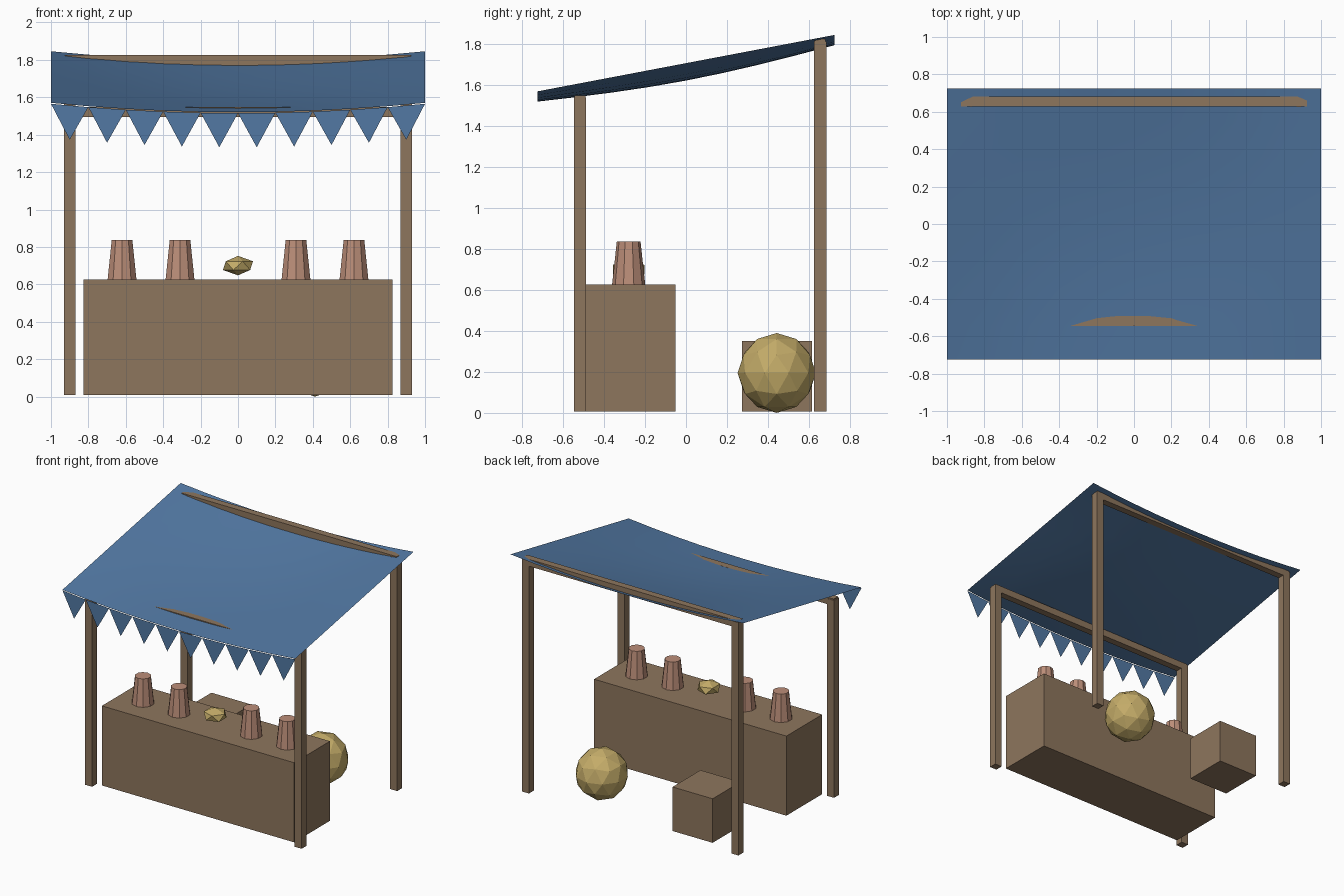
import bpy, bmesh, math
from mathutils import Matrix, Vector

if "Cube" in bpy.data.objects:
    bpy.data.objects.remove(bpy.data.objects["Cube"])


def material(name, rgb):
    m = bpy.data.materials.new(name)
    m.diffuse_color = (*rgb, 1)
    m.use_nodes = True
    m.node_tree.nodes["Principled BSDF"].inputs["Base Color"].default_value = m.diffuse_color
    return m


WOOD = material("wood", (0.27, 0.18, 0.11))
CLOTH = material("blue_cloth", (0.085, 0.19, 0.37))
CLAY = material("clay", (0.50, 0.27, 0.19))
STRAW = material("straw", (0.55, 0.41, 0.14))


def finish(bm, name, mat):
    mesh = bpy.data.meshes.new(name)
    bm.to_mesh(mesh)
    bm.free()
    mesh.materials.append(mat)
    ob = bpy.data.objects.new(name, mesh)
    bpy.context.collection.objects.link(ob)
    return ob


def box(name, lo, hi, mat=WOOD):
    lo, hi = Vector(lo), Vector(hi)
    bm = bmesh.new()
    bmesh.ops.create_cube(bm, size=1, matrix=Matrix.Translation((lo + hi) / 2)
                          @ Matrix.Diagonal((*(hi - lo), 1)))
    return finish(bm, name, mat)


def ball(name, loc, scale, subdivisions):
    bm = bmesh.new()
    bmesh.ops.create_icosphere(bm, subdivisions=subdivisions, radius=1,
                               matrix=Matrix.Translation(loc) @ Matrix.Diagonal((*scale, 1)))
    return finish(bm, name, STRAW)


DEPTH = 0.725
BASE = 0.008


def canopy_z(x, y):
    slope = 1.708 + 0.19 * y
    return slope - (1 - x * x) * (0.05 + 0.035 * math.cos(math.pi * y / (2 * DEPTH)))


# Posts and cross beams, low at the front and high at the back
for end, y, post_top, beam_z in (("front", -0.518, 1.54, 1.522), ("back", 0.655, 1.815, 1.798)):
    for side, x in (("left", -0.9), ("right", 0.9)):
        box(f"{end}_{side}_post", (x - 0.03, y - 0.03, BASE), (x + 0.03, y + 0.03, post_top))
    box(f"{end}_beam", (-0.925, y - 0.027, beam_z - 0.027), (0.925, y + 0.027, beam_z + 0.027))

# Sagging cloth canopy
bm = bmesh.new()
bmesh.ops.create_grid(bm, x_segments=10, y_segments=8, size=1)
for v in bm.verts:
    v.co.y *= DEPTH
    v.co.z = canopy_z(v.co.x, v.co.y)
canopy = finish(bm, "canopy", CLOTH)
canopy.data.shade_smooth()

# Row of pennants hanging from the front edge
bm = bmesh.new()
for i in range(10):
    x0 = -1 + 0.2 * i
    pts = [(x0, 0), (x0 + 0.1, 0.183), (x0 + 0.2, 0)]
    bm.faces.new([bm.verts.new((x, -DEPTH, canopy_z(x, -DEPTH) - 0.005 - drop))
                  for x, drop in pts])
finish(bm, "pennants", CLOTH)

# Counter and storage crate
box("counter", (-0.826, -0.49, BASE), (0.826, -0.052, 0.626))
box("crate", (-0.66, 0.274, BASE), (-0.316, 0.616, 0.35))

# Ten-sided clay cups on the counter
for i, x in enumerate((-0.62, -0.31, 0.31, 0.62)):
    bm = bmesh.new()
    bmesh.ops.create_cone(bm, cap_ends=True, segments=10, radius1=0.081, radius2=0.058,
                          depth=0.21, matrix=Matrix.Translation((x, -0.28, 0.731)))
    finish(bm, f"cup_{i + 1}", CLAY)

# Faceted loaf on the counter and round sack behind it
ball("loaf", (0, -0.28, 0.7), (0.09, 0.09, 0.052), 1)
ball("sack", (0.413, 0.443, 0.195), (0.191, 0.191, 0.195), 2)
